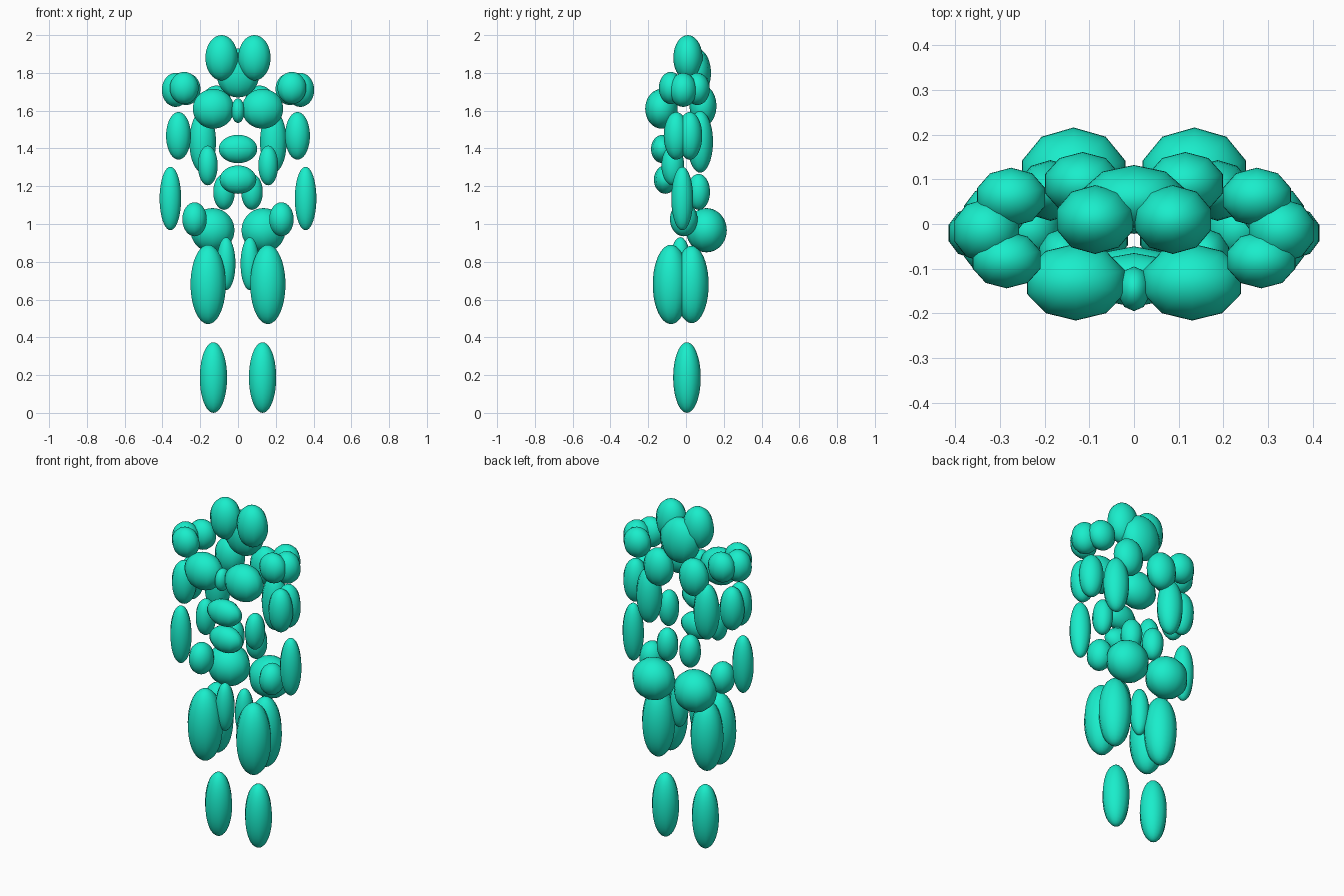
import bpy

SEGMENTS, RINGS = 10, 20

mat = bpy.data.materials.new("teal")
mat.diffuse_color = (0.01, 0.85, 0.60, 1)


def ellipsoid(name, centre, radii):
    bpy.ops.mesh.primitive_uv_sphere_add(segments=SEGMENTS, ring_count=RINGS, radius=1, location=centre)
    ob = bpy.context.object
    ob.name = name
    ob.scale = radii
    bpy.ops.object.transform_apply(location=False, rotation=False, scale=True)
    bpy.ops.object.shade_smooth()
    ob.data.materials.append(mat)


def pair(name, centre, radii):
    x, y, z = centre
    ellipsoid(name + "_right", (x, y, z), radii)
    ellipsoid(name + "_left", (-x, y, z), radii)


# Head and neck
pair("head_half", (0.087, 0.01, 1.88), (0.09, 0.077, 0.12))
ellipsoid("neck", (0, 0.055, 1.80), (0.12, 0.077, 0.13))

# Shoulders
pair("front_shoulder", (0.285, -0.08, 1.72), (0.08, 0.064, 0.085))
pair("side_shoulder", (0.33, -0.015, 1.71), (0.077, 0.072, 0.09))
pair("rear_shoulder", (0.275, 0.06, 1.715), (0.08, 0.066, 0.085))

# Chest and upper back
pair("chest", (0.13, -0.13, 1.61), (0.115, 0.086, 0.105))
ellipsoid("breastbone", (0, -0.145, 1.60), (0.037, 0.05, 0.065))
pair("upper_back", (0.115, 0.09, 1.625), (0.088, 0.071, 0.108))
pair("side_back", (0.187, 0.075, 1.435), (0.074, 0.068, 0.163))

# Waist
pair("side_waist", (0.16, -0.07, 1.31), (0.055, 0.06, 0.105))
ellipsoid("upper_belly", (0, -0.125, 1.397), (0.107, 0.06, 0.075))
ellipsoid("lower_belly", (0, -0.11, 1.235), (0.102, 0.06, 0.075))
pair("lower_back", (0.074, 0.067, 1.17), (0.06, 0.06, 0.095))

# Arms
pair("front_upper_arm", (0.315, -0.052, 1.467), (0.069, 0.066, 0.126))
pair("rear_upper_arm", (0.315, 0.02, 1.467), (0.069, 0.066, 0.126))
pair("forearm", (0.358, -0.02, 1.135), (0.06, 0.058, 0.168))

# Hips
pair("buttock", (0.135, 0.108, 0.967), (0.122, 0.108, 0.117))
pair("hip", (0.23, -0.012, 1.025), (0.068, 0.073, 0.09))

# Legs
pair("front_thigh", (0.158, -0.08, 0.68), (0.098, 0.096, 0.21))
pair("rear_thigh", (0.158, 0.03, 0.68), (0.092, 0.09, 0.205))
pair("inner_thigh", (0.063, -0.03, 0.79), (0.052, 0.055, 0.14))
pair("calf", (0.13, 0.005, 0.187), (0.076, 0.073, 0.187))
